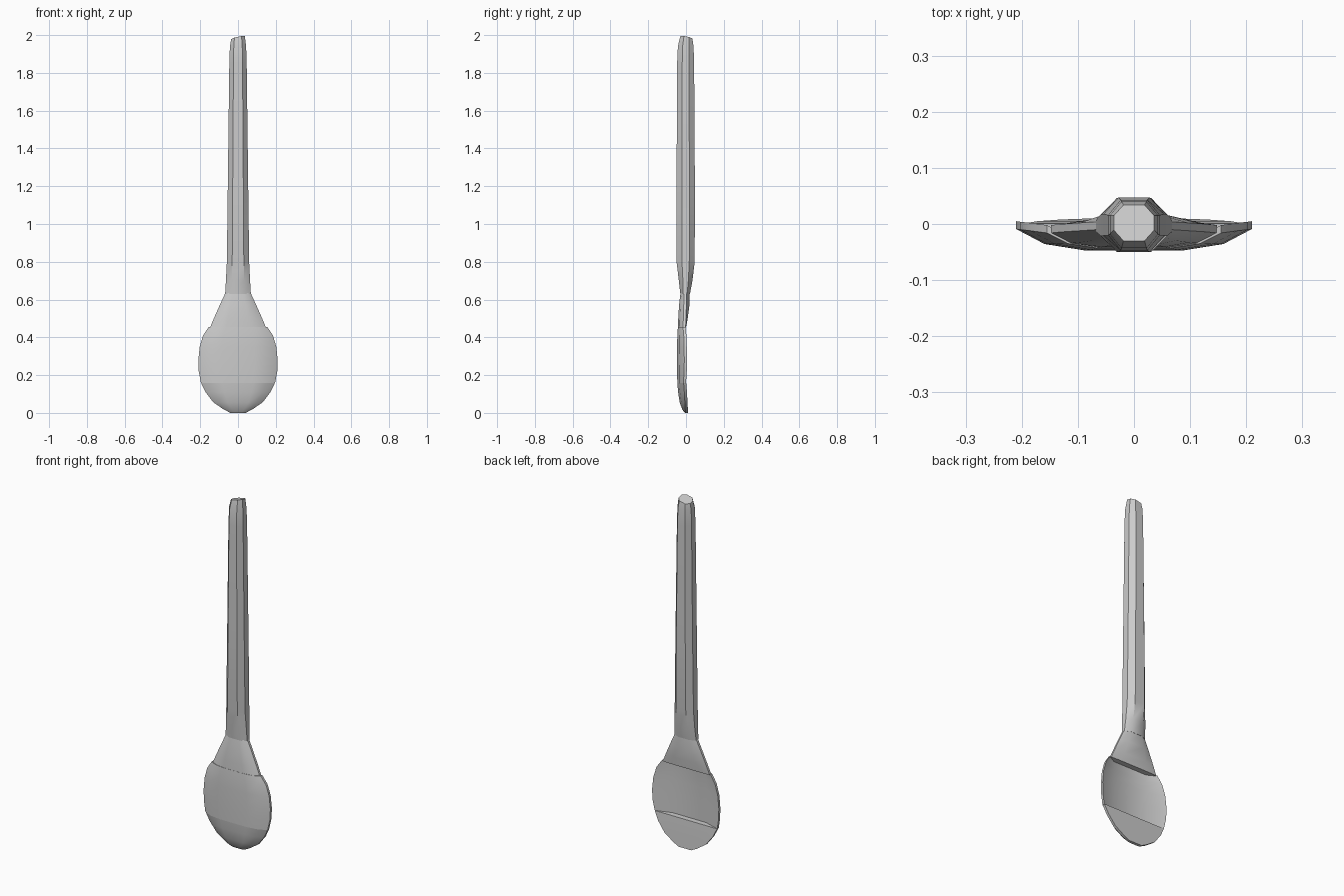
import bpy
import bmesh
import math

cube = bpy.data.objects.get("Cube")
if cube:
    bpy.data.objects.remove(cube, do_unlink=True)

grey = bpy.data.materials.new("plain grey")
grey.use_nodes = True
colour = (0.6, 0.6, 0.6, 1)
grey.diffuse_color = colour
grey.node_tree.nodes["Principled BSDF"].inputs["Base Color"].default_value = colour


def mirrored(half):
    """Close a half section by reflecting it across x = 0."""
    return half + [(-x, y) for x, y in reversed(half)]


def loft(name, rings):
    """Skin (section, z) rings and cap both ends."""
    bm = bmesh.new()
    loops = [[bm.verts.new((x, y, z)) for x, y in section] for section, z in rings]
    for a, b in zip(loops, loops[1:]):
        n = len(a)
        for i in range(n):
            j = (i + 1) % n
            bm.faces.new((a[i], a[j], b[j], b[i]))
    bm.faces.new(loops[0])
    bm.faces.new(loops[-1])
    bmesh.ops.recalc_face_normals(bm, faces=bm.faces)
    # Split the crowned end into triangles
    crown = [f for f in bm.faces if len(f.verts) > 4 and f.calc_center_median().z > 1.9]
    bmesh.ops.triangulate(bm, faces=crown)
    mesh = bpy.data.meshes.new(name)
    bm.to_mesh(mesh)
    bm.free()
    mesh.materials.append(grey)
    obj = bpy.data.objects.new(name, mesh)
    bpy.context.collection.objects.link(obj)
    bpy.ops.object.select_all(action="DESELECT")
    obj.select_set(True)
    bpy.context.view_layer.objects.active = obj
    bpy.ops.object.shade_smooth_by_angle(angle=math.radians(32))
    return obj


def grip(w, front, back):
    """Chamfered handle section."""
    mid, d = (front + back) / 2, (back - front) / 2
    return mirrored([(w * 0.52, front), (w, mid - d * 0.4),
                     (w, mid + d * 0.4), (w * 0.52, back)])


def shell(w, front, rim, back, flat):
    """Rounded front, thin rim, and a flat-bottomed back."""
    edge = rim - 0.014
    return mirrored([(w * 0.42, front), (w * 0.76, front + (edge - front) * 0.3),
                     (w, edge), (w, rim), (flat, back)])


# Tapered handle with a slanted, pointed end
handle = loft("handle", [
    (grip(0.068, -0.03, 0.021), 0.63),
    (grip(0.064, -0.038, 0.034), 0.7),
    (grip(0.059, -0.05, 0.046), 0.8),
    (grip(0.054, -0.05, 0.047), 1.2),
    (grip(0.046, -0.047, 0.043), 1.85),
    (grip(0.043, -0.043, 0.04), 1.94),
    (grip(0.036, -0.03, 0.034), 1.985)])
for v in handle.data.vertices:
    if v.co.z > 1.98:
        v.co.z = 1.985 + 0.22 * v.co.x - 0.2 * v.co.y
        v.co.z = min(v.co.z, 2.0)

# Neck widening into the bowl
loft("neck", [
    (shell(0.148, -0.042, -0.002, 0.0, 0.095), 0.452),
    (shell(0.128, -0.041, 0.0, 0.009, 0.07), 0.5),
    (shell(0.097, -0.037, 0.002, 0.018, 0.05), 0.57),
    (shell(0.067, -0.029, 0.004, 0.02, 0.035), 0.635)])

# Hollowed middle of the bowl
loft("bowl_middle", [
    (shell(w, front, rim, -0.03, 0.105), z) for w, front, rim, z in (
        (0.196, -0.046, 0.0, 0.158),
        (0.208, -0.047, 0.004, 0.22),
        (0.21, -0.047, 0.005, 0.28),
        (0.203, -0.047, 0.004, 0.35),
        (0.185, -0.046, 0.002, 0.41),
        (0.155, -0.043, -0.002, 0.455))])

# Solid rounded tip
loft("bowl_tip", [
    (shell(w, front, back, back, w * 0.6), z) for w, front, back, z in (
        (0.04, -0.006, 0.011, 0.0),
        (0.075, -0.02, 0.01, 0.018),
        (0.13, -0.033, 0.008, 0.055),
        (0.172, -0.042, 0.005, 0.11),
        (0.196, -0.046, 0.001, 0.16))])
